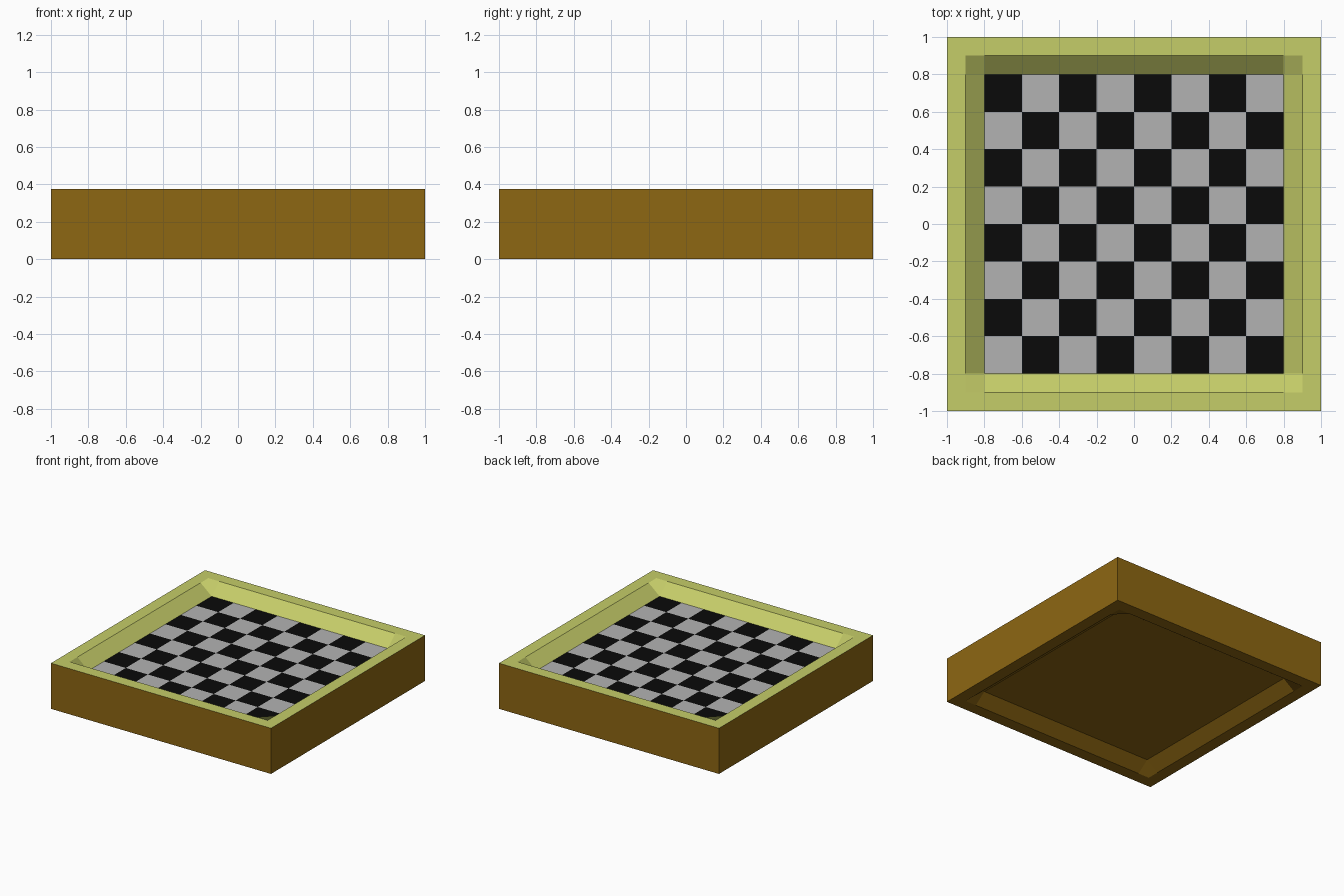
import bpy, bmesh

if "Cube" in bpy.data.objects:
    bpy.data.objects.remove(bpy.data.objects["Cube"])

HEIGHT, TOP_DEPTH, BASE_DEPTH = 0.375, 0.085, 0.075
FLOOR = 0.8  # half width of the sunken playing field


def material(name, rgb):
    m = bpy.data.materials.new(name)
    m.diffuse_color = (*rgb, 1)
    m.use_nodes = True
    m.node_tree.nodes["Principled BSDF"].inputs["Base Color"].default_value = m.diffuse_color
    return m


mats = [material("olive_rim", (0.56, 0.61, 0.14)),
        material("brown_wood", (0.27, 0.135, 0.006)),
        material("light_square", (0.45, 0.45, 0.45)),
        material("dark_square", (0.003, 0.003, 0.003))]


def build(name, fill):
    bm = bmesh.new()
    fill(bm)
    bmesh.ops.remove_doubles(bm, verts=bm.verts, dist=1e-5)
    me = bpy.data.meshes.new(name)
    bm.to_mesh(me)
    bm.free()
    for m in mats:
        me.materials.append(m)
    ob = bpy.data.objects.new(name, me)
    bpy.context.collection.objects.link(ob)
    return ob


def sunken_grid(bm, coords, height, pick, flip=False):
    """Grid of quads whose middle is pushed in to form a sloped recess."""
    n = len(coords)
    v = [[bm.verts.new((x, y, height(x, y))) for y in coords] for x in coords]
    for i in range(n - 1):
        for j in range(n - 1):
            q = [v[i][j], v[i + 1][j], v[i + 1][j + 1], v[i][j + 1]]
            f = bm.faces.new(q[::-1] if flip else q)
            f.material_index = pick(i, j)


def inside(x, y):
    return max(abs(x), abs(y)) < FLOOR + 0.01


# Top: rim, sloped border and 8 x 8 chequered floor
def board_top(bm):
    coords = [-1, -0.9] + [-FLOOR + 0.2 * k for k in range(9)] + [0.9, 1]

    def pick(i, j):
        if 2 <= i < 10 and 2 <= j < 10:
            return 2 + (i + j) % 2
        return 0
    sunken_grid(bm, coords, lambda x, y: HEIGHT - TOP_DEPTH * inside(x, y), pick)


# Base: plain walls and a matching recess underneath
def board_base(bm):
    sunken_grid(bm, [-1, -0.9, -FLOOR, FLOOR, 0.9, 1],
                lambda x, y: BASE_DEPTH * inside(x, y), lambda i, j: 1, True)
    c = [(-1, -1), (1, -1), (1, 1), (-1, 1)]
    for a, b in zip(c, c[1:] + c[:1]):
        f = bm.faces.new([bm.verts.new(p) for p in
                          ((*a, 0), (*b, 0), (*b, HEIGHT), (*a, HEIGHT))])
        f.material_index = 1


build("board_top", board_top)
build("board_base", board_base)
